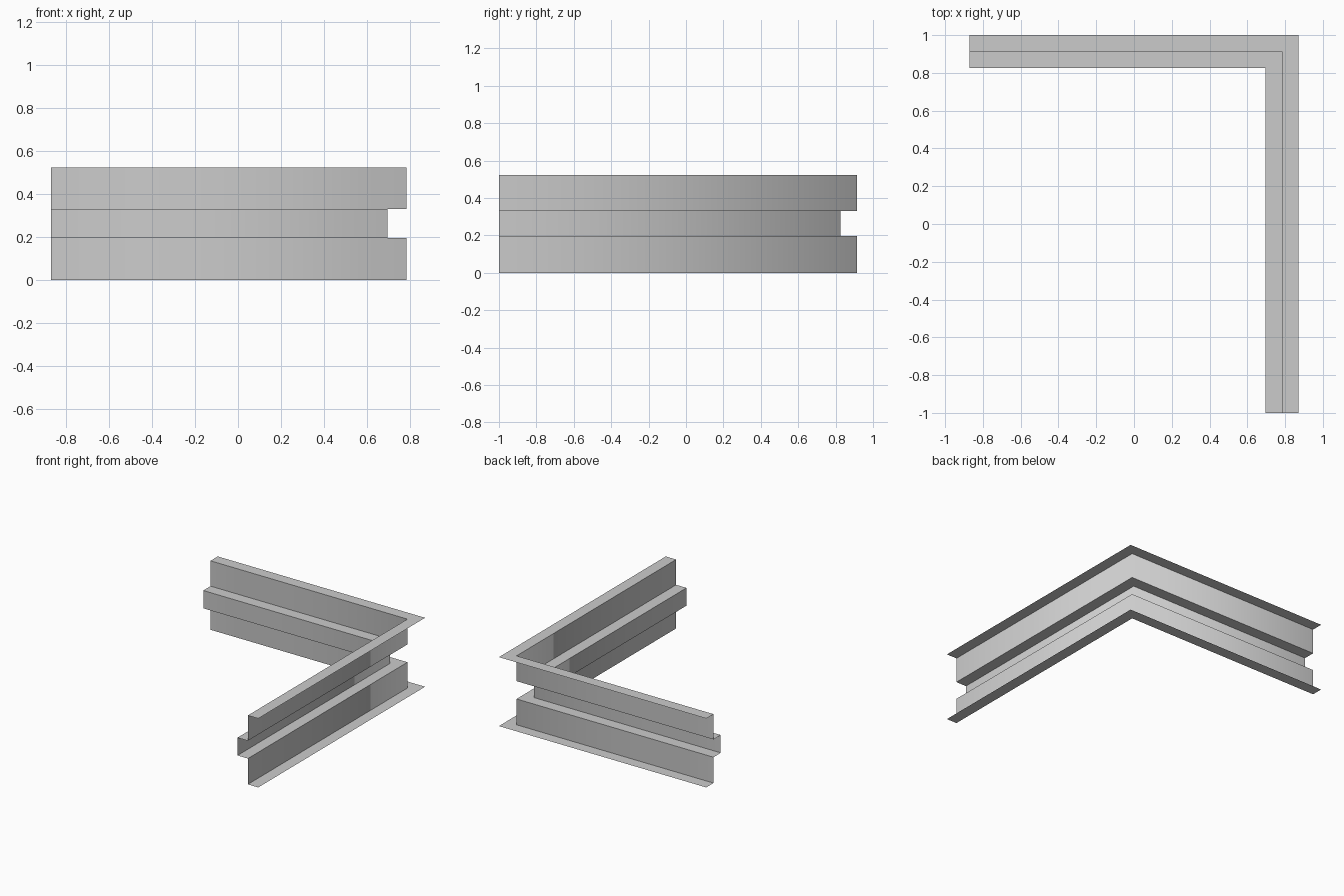
import bpy
import bmesh

cube = bpy.data.objects.get("Cube")
if cube:
    bpy.data.objects.remove(cube, do_unlink=True)

# Overall size and the sheet profile as (inset from the outer edge, height)
HALF_X, HALF_Y = 0.87, 1.0
WEB, CHANNEL = 0.087, 0.174
TOP, LEDGE_HIGH, LEDGE_LOW = 0.523, 0.331, 0.196
profile = [(0, TOP), (WEB, TOP), (WEB, LEDGE_HIGH), (CHANNEL, LEDGE_HIGH),
           (CHANNEL, LEDGE_LOW), (WEB, LEDGE_LOW), (WEB, 0), (0, 0)]

# Grey metal
metal = bpy.data.materials.new("grey_metal")
metal.use_nodes = True
colour = (0.6, 0.6, 0.6, 1)
metal.diffuse_color = colour
metal.node_tree.nodes["Principled BSDF"].inputs["Base Color"].default_value = colour

# Sweep the thin profile around the mitred corner
bm = bmesh.new()
rows = []
for inset, z in profile:
    x, y = HALF_X - inset, HALF_Y - inset
    path = [(-HALF_X, y, z), (x, y, z), (x, -HALF_Y, z)]
    rows.append([bm.verts.new(p) for p in path])

for upper, lower in zip(rows, rows[1:]):
    for i in range(2):
        face = bm.faces.new((upper[i], upper[i + 1], lower[i + 1], lower[i]))
        face.smooth = True

# Folds along the length stay crisp, the corner shades smoothly
for row in rows:
    for a, b in zip(row, row[1:]):
        bm.edges.get((a, b)).smooth = False

# Faces point to the outer side of the corner
bmesh.ops.reverse_faces(bm, faces=[f for f in bm.faces])
bm.normal_update()
if rows[0][0].link_faces[0].normal.z < 0:
    bmesh.ops.reverse_faces(bm, faces=[f for f in bm.faces])

mesh = bpy.data.meshes.new("corner_beam")
bm.to_mesh(mesh)
bm.free()
mesh.materials.append(metal)
beam = bpy.data.objects.new("corner_beam", mesh)
bpy.context.collection.objects.link(beam)
